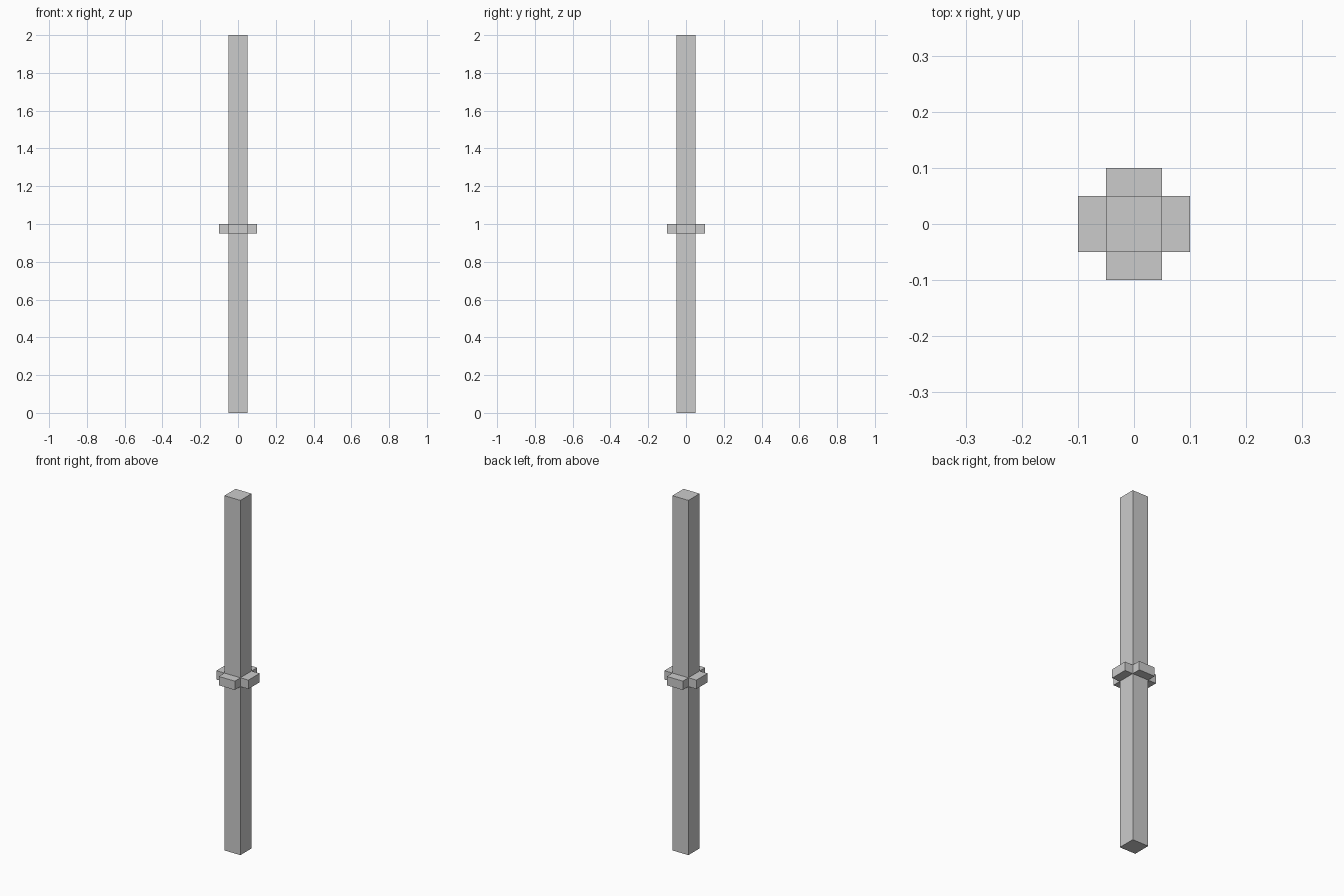
import bpy
from math import cos, sin, pi

if "Cube" in bpy.data.objects:
    bpy.data.objects.remove(bpy.data.objects["Cube"])


def box(name, center, size):
    bpy.ops.mesh.primitive_cube_add(size=1, location=center)
    ob = bpy.context.object
    ob.name = name
    ob.scale = size
    bpy.ops.object.transform_apply(location=False, rotation=False, scale=True)
    return ob


# Tall square post
box("post", (0, 0, 1), (0.1, 0.1, 2))

# Four connector lugs, one on each face of the post
for i, side in enumerate(("right", "back", "left", "front")):
    a = i * pi / 2
    lug = box(f"lug_{side}", (0.075 * cos(a), 0.075 * sin(a), 0.975), (0.05, 0.1, 0.05))
    lug.rotation_euler.z = a
